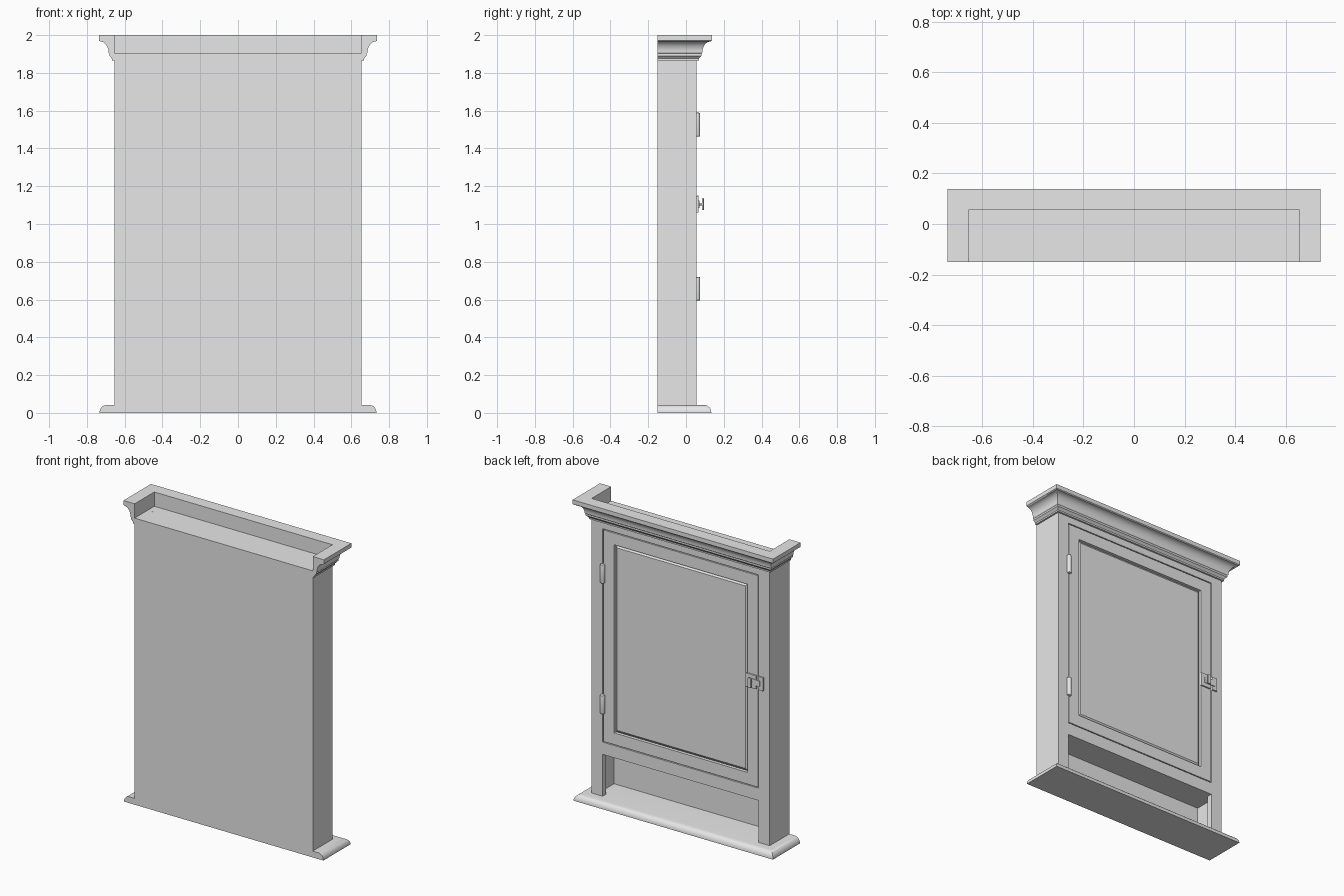
import bpy, bmesh, math
from mathutils import Vector

if "Cube" in bpy.data.objects:
    bpy.data.objects.remove(bpy.data.objects["Cube"])

GREY = (0.8, 0.8, 0.8, 1)
paint = bpy.data.materials.new("plain grey")
paint.use_nodes = True
paint.diffuse_color = GREY
paint.node_tree.nodes["Principled BSDF"].inputs["Base Color"].default_value = GREY

BACK, FRONT, HALF = -0.15, 0.056, 0.655   # carcass back, front and half width
SHELF, TOP, BASE = 0.32, 1.905, 0.042     # heights
FRAME = 0.035                             # face frame thickness


def finish(name, bm, smooth=False):
    bmesh.ops.recalc_face_normals(bm, faces=bm.faces)
    mesh = bpy.data.meshes.new(name)
    bm.to_mesh(mesh)
    bm.free()
    mesh.materials.append(paint)
    obj = bpy.data.objects.new(name, mesh)
    bpy.context.collection.objects.link(obj)
    if smooth:
        bpy.ops.object.select_all(action="DESELECT")
        obj.select_set(True)
        bpy.context.view_layer.objects.active = obj
        bpy.ops.object.shade_smooth_by_angle(angle=math.radians(30))
    return obj


def box(name, x, y, z, bevel=0):
    """Box between the (low, high) pairs x, y and z."""
    bm = bmesh.new()
    bmesh.ops.create_cube(bm, size=1)
    for v in bm.verts:
        v.co = Vector(r[0] if c < 0 else r[1] for r, c in zip((x, y, z), v.co))
    if bevel:
        bmesh.ops.bevel(bm, geom=bm.edges[:], offset=bevel, segments=2,
                        profile=0.5, affect="EDGES")
    return finish(name, bm)


def rod(name, centre, radius, length, axis="Z", bevel=0):
    bm = bmesh.new()
    bmesh.ops.create_cone(bm, cap_ends=True, segments=20, radius1=radius,
                          radius2=radius, depth=length)
    if bevel:
        rims = [e for e in bm.edges if abs(e.verts[0].co.z - e.verts[1].co.z) < 1e-5]
        bmesh.ops.bevel(bm, geom=rims, offset=bevel, segments=3, profile=0.5,
                        affect="EDGES")
    for v in bm.verts:
        if axis == "Y":
            v.co = Vector((v.co.x, -v.co.z, v.co.y))
        v.co += Vector(centre)
    return finish(name, bm, True)


def moulding(name, profile, hollow):
    """Sweep (offset, z) points round the two sides and front of the carcass."""
    bm = bmesh.new()
    rings = []
    for o, z in profile:
        w, f = HALF + o, FRONT + o
        rings.append([bm.verts.new((x, y, z)) for x, y in
                      ((-w, BACK), (-w, f), (w, f), (w, BACK))])
    pairs = list(zip(rings, rings[1:]))
    if hollow:
        pairs.append((rings[-1], rings[0]))
        for i in (0, 3):
            bm.faces.new([r[i] for r in rings])
    else:
        bm.faces.new(rings[0])
        bm.faces.new(rings[-1])
        bm.faces.new([r[0] for r in rings] + [r[3] for r in reversed(rings)])
    for a, b in pairs:
        for i in range(3):
            bm.faces.new((a[i], a[i + 1], b[i + 1], b[i]))
    return finish(name, bm, True)


def arc(cx, cz, rx, rz, start, end, steps=8):
    angles = [math.radians(start + (end - start) * i / steps) for i in range(steps + 1)]
    return [(cx + rx * math.cos(a), cz + rz * math.sin(a)) for a in angles]


# Base board with a rounded nose
moulding("base_board", [(0.078, 0), (0.08, 0.004)][:1]
         + arc(0.04, 0.002, 0.038, BASE - 0.002, 0, 90), False).scale = (1, 1, 1)

# Crown: bead, step, cove and flat top band, open behind
crown = [(0, 1.865), (0.012, 1.865), (0.012, 1.875), (0.02, 1.885), (0.026, 1.89),
         (0.026, 1.902)]
crown += arc(0.076, 1.907, -0.046, 0.06, 0, 90)
crown += [(0.082, 1.972), (0.082, 2), (0, 2)]
moulding("crown_moulding", crown, True)

# Carcass
INSIDE = (BACK, FRONT - FRAME)
for side, s in (("right", -1), ("left", 1)):
    xs = sorted((s * HALF, s * 0.62))
    box(side + "_side", xs, INSIDE, (BASE, TOP))
    box(side + "_stile", sorted((s * HALF, s * 0.574)), (FRONT - FRAME, FRONT), (BASE, TOP))
box("back_panel", (-0.62, 0.62), (BACK, BACK + 0.02), (BASE, TOP))
box("top_panel", (-0.62, 0.62), INSIDE, (TOP - 0.03, TOP))
box("shelf", (-0.62, 0.62), INSIDE, (SHELF, SHELF + 0.03))
box("top_rail", (-0.574, 0.574), (FRONT - FRAME, FRONT), (1.82, TOP))
box("lower_rail", (-0.574, 0.574), (FRONT - FRAME, FRONT), (SHELF, 0.402))

# Door with a raised field: inset, sink, then slope back up
bm = bmesh.new()
bmesh.ops.create_cube(bm, size=1)
for v in bm.verts:
    v.co = ((0.568 if v.co.x > 0 else -0.568),
            (FRONT if v.co.y > 0 else FRONT - FRAME),
            (1.814 if v.co.z > 0 else 0.408))
bm.faces.ensure_lookup_table()
face = max(bm.faces, key=lambda f: f.calc_center_median().y)
for thickness, depth in ((0.11, 0), (0.0005, -0.02), (0.026, 0.014)):
    bmesh.ops.inset_region(bm, faces=[face], thickness=thickness, depth=depth)
finish("door", bm)

# Backing that closes the thin gap around the door
box("door_stop", (-0.6, 0.6), (FRONT - FRAME - 0.01, FRONT - FRAME), (0.37, 1.85))

# Hinges
for name, z in (("lower_hinge", 0.657), ("upper_hinge", 1.526)):
    rod(name, (0.571, FRONT + 0.004, z), 0.015, 0.126, bevel=0.005)

# Latch: plate on the door, catch on the stile, turn knob
box("latch_plate", (-0.562, -0.485), (FRONT, FRONT + 0.011), (1.06, 1.15), 0.002)
box("latch_catch", (-0.612, -0.574), (FRONT, FRONT + 0.011), (1.06, 1.15), 0.002)
box("latch_bolt", (-0.59, -0.51), (FRONT + 0.009, FRONT + 0.016), (1.085, 1.125), 0.002)
rod("latch_stem", (-0.53, FRONT + 0.02, 1.105), 0.006, 0.03, "Y")
box("latch_knob", (-0.542, -0.518), (FRONT + 0.028, FRONT + 0.039), (1.073, 1.137), 0.004)
